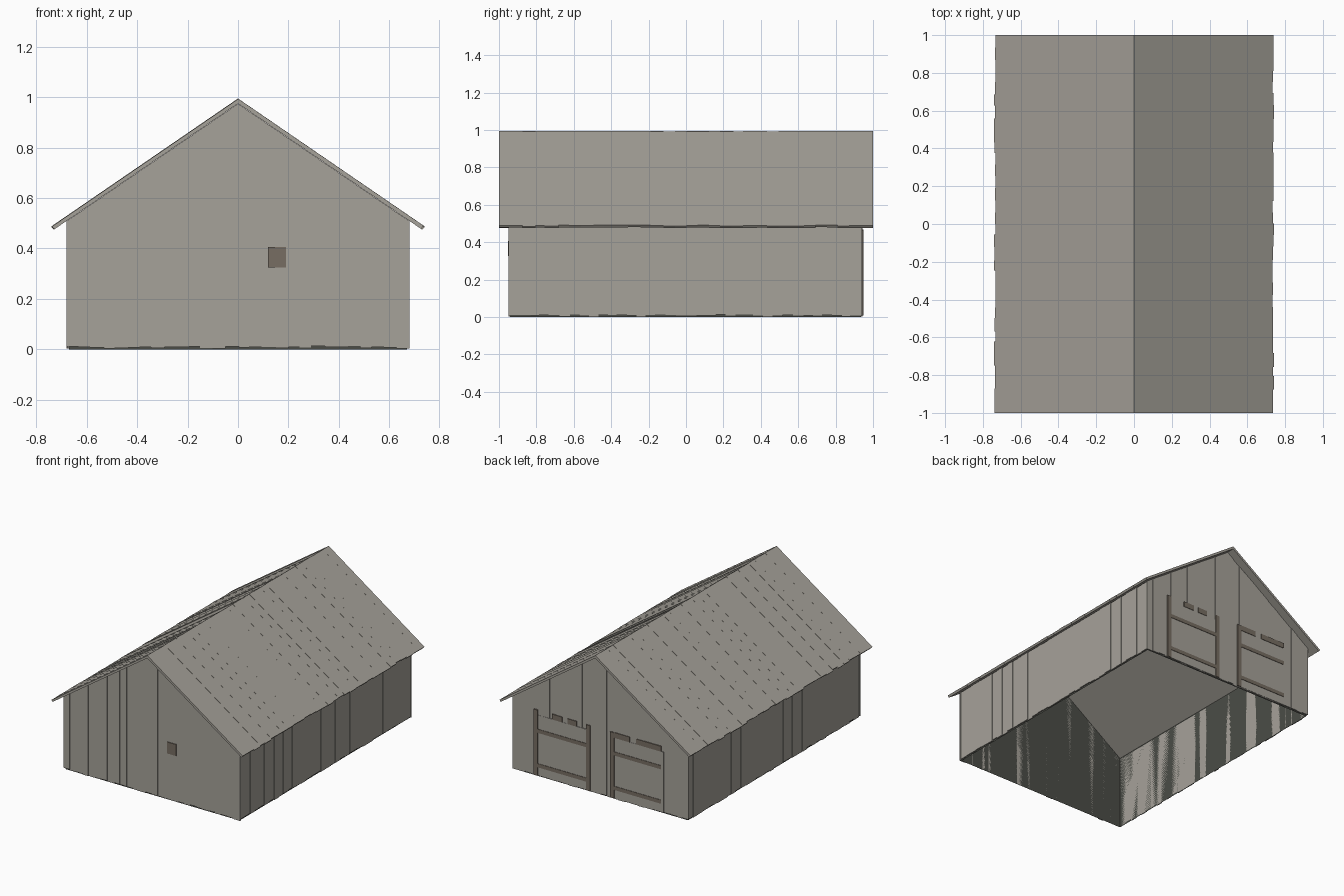
import bpy
import bmesh
import random
from mathutils import Vector

random.seed(7)

cube = bpy.data.objects.get("Cube")
if cube:
    bpy.data.objects.remove(cube, do_unlink=True)


def material(name, rgb):
    m = bpy.data.materials.new(name)
    m.use_nodes = True
    m.diffuse_color = (*rgb, 1)
    m.node_tree.nodes["Principled BSDF"].inputs["Base Color"].default_value = (*rgb, 1)
    return m


wood = material("weathered wood", (0.38, 0.36, 0.32))
dark = material("dark lining", (0.07, 0.073, 0.062))
brown = material("brown trim", (0.185, 0.155, 0.123))

# Overall sizes
HALF_W, FRONT, BACK = 0.68, -0.95, 0.945
SKIN = 0.01
RIDGE, SLOPE, EAVE = 0.995, 0.685, 0.737


def wall_top(x):
    return RIDGE - 0.021 - SLOPE * abs(x)


def prism(bm, points, offset):
    """Solid made by sweeping a flat outline along an offset."""
    low = [bm.verts.new(p) for p in points]
    high = [bm.verts.new(Vector(p) + Vector(offset)) for p in points]
    bm.faces.new(low)
    bm.faces.new(high[::-1])
    n = len(points)
    for i in range(n):
        j = (i + 1) % n
        bm.faces.new((low[j], low[i], high[i], high[j]))


def box(bm, x0, x1, y0, y1, z0, z1):
    prism(bm, [(x0, y0, z0), (x1, y0, z0), (x1, y0, z1), (x0, y0, z1)], (0, y1 - y0, 0))


def finish(bm, name, mat):
    bmesh.ops.recalc_face_normals(bm, faces=bm.faces)
    mesh = bpy.data.meshes.new(name)
    bm.to_mesh(mesh)
    bm.free()
    mesh.materials.append(mat)
    obj = bpy.data.objects.new(name, mesh)
    bpy.context.collection.objects.link(obj)
    return obj


def seams(start, end, pitch):
    """Uneven board edges from start to end."""
    count = round((end - start) / pitch)
    step = (end - start) / count
    inner = [start + step * (i + random.uniform(-0.12, 0.12)) for i in range(1, count)]
    return [start] + inner + [end]


def board_spans(start, end, pitch):
    edges = seams(start, end, pitch)
    return zip(edges, edges[1:])


# Dark lining: open-bottomed sheet walls behind the boards
bm = bmesh.new()
lx, ly0, ly1 = HALF_W - SKIN, FRONT + SKIN, BACK - SKIN
rings = []
for y in (ly0, ly1):
    outline = [(-lx, 0), (lx, 0), (lx, wall_top(lx)), (0, wall_top(0)), (-lx, wall_top(lx))]
    ring = [bm.verts.new((x, y, z)) for x, z in outline]
    bm.faces.new(ring)
    rings.append(ring)
a, b = rings
bm.faces.new((a[1], b[1], b[2], a[2]))
bm.faces.new((a[4], b[4], b[0], a[0]))
finish(bm, "wall_lining", dark)

# Gable walls of upright boards, cut to the roof line
for name, y, out in (("front_boards", ly0, -1), ("back_boards", ly1, 1)):
    bm = bmesh.new()
    for x0, x1 in board_spans(-HALF_W, HALF_W, 0.048):
        z0 = random.uniform(0.002, 0.013)
        outline = [(x0, z0), (x1, z0), (x1, wall_top(x1))]
        if x0 < 0 < x1:
            outline.append((0, wall_top(0)))
        outline.append((x0, wall_top(x0)))
        depth = SKIN - random.uniform(0, 0.005)
        prism(bm, [(x, y, z) for x, z in outline], (0, out * depth, 0))
    finish(bm, name, wood)

# Side walls of upright boards
for name, side in (("left_boards", 1), ("right_boards", -1)):
    bm = bmesh.new()
    for y0, y1 in board_spans(ly0, ly1, 0.052):
        z0, z1 = random.uniform(0.002, 0.013), wall_top(HALF_W)
        x = side * lx
        depth = SKIN - random.uniform(0, 0.005)
        prism(bm, [(x, y0, z0), (x, y1, z0), (x, y1, z1), (x, y0, z1)], (side * depth, 0, 0))
    finish(bm, name, wood)

# Roof slopes of boards running from ridge to eave
for name, side in (("left_roof", 1), ("right_roof", -1)):
    bm = bmesh.new()
    for y0, y1 in board_spans(-1, 1, 0.062):
        end = EAVE + random.uniform(-0.005, 0.004)
        top = RIDGE - random.uniform(0, 0.003)
        tip = top - SLOPE * end
        under = RIDGE - 0.02
        outline = [(0, top), (end, tip), (end - 0.01, under - SLOPE * (end - 0.01)), (0, under)]
        prism(bm, [(side * x, y0, z) for x, z in outline], (0, y1 - y0, 0))
    finish(bm, name, wood)

# Back doors: plain panels with posts and rails
panels, trim = bmesh.new(), bmesh.new()
face = BACK + 0.001
for x0, x1 in ((0.08, 0.505), (-0.29, -0.085), (-0.49, -0.29)):
    box(panels, x0, x1, ly1, face, 0.008, 0.43)
for x0, x1 in ((0.48, 0.51), (0.075, 0.105), (-0.11, -0.08)):
    box(trim, x0, x1, ly1, face + 0.004, 0.008, 0.465)
for x0, x1 in ((0.105, 0.48), (-0.47, -0.11)):
    for z in (0.08, 0.32):
        box(trim, x0, x1, ly1, face + 0.003, z - 0.013, z + 0.013)
for x0, x1 in ((0.29, 0.37), (0.18, 0.25), (-0.23, -0.11), (-0.47, -0.28)):
    box(trim, x0, x1, ly1, face + 0.003, 0.43, 0.467)
finish(panels, "back_door_panels", wood)
finish(trim, "back_door_trim", brown)

# Small patch on the front gable
bm = bmesh.new()
box(bm, 0.12, 0.19, FRONT - 0.002, FRONT + 0.004, 0.325, 0.405)
finish(bm, "front_patch", brown)
